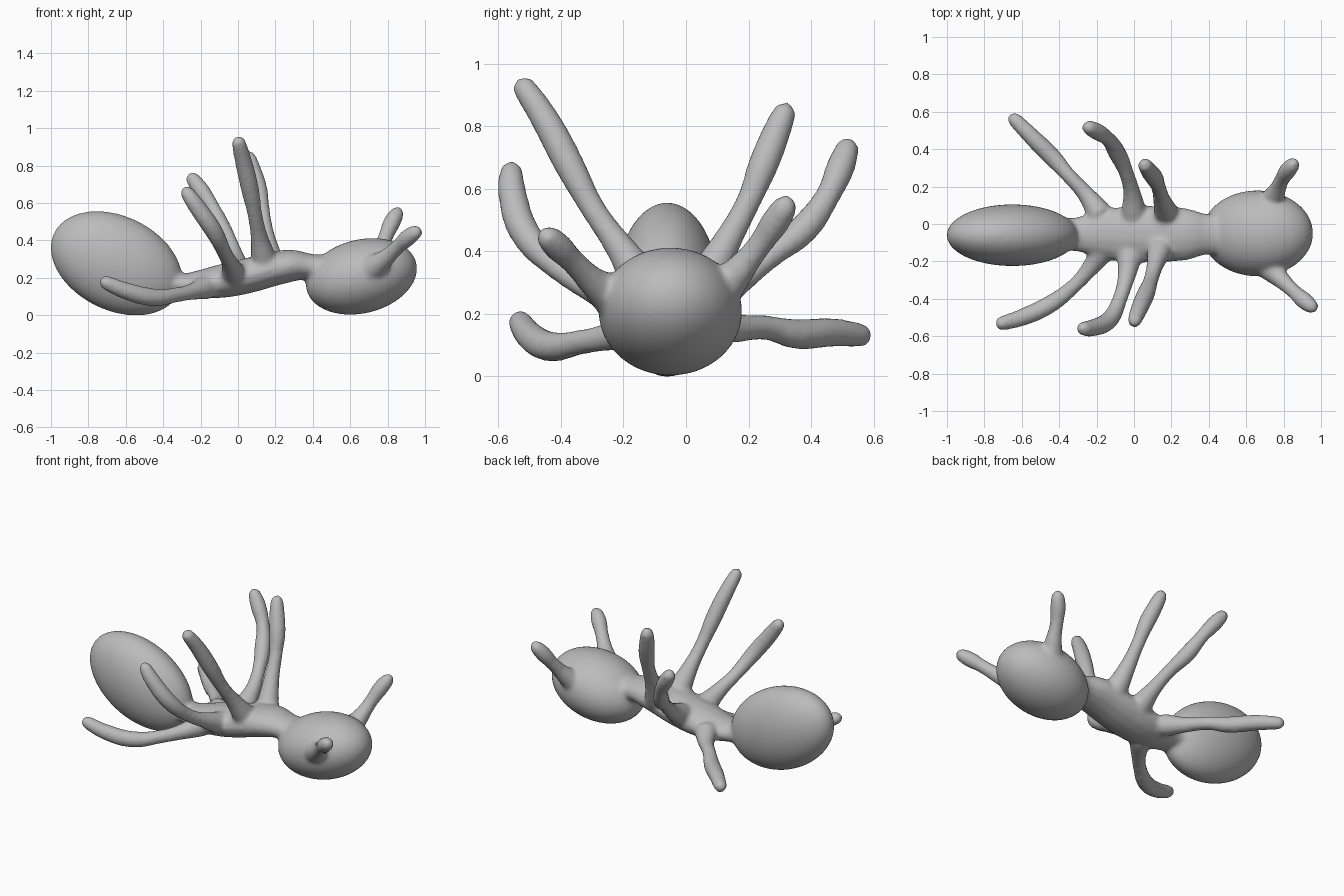
import bpy, bmesh, math
from mathutils import Matrix, Vector

if "Cube" in bpy.data.objects:
    bpy.data.objects.remove(bpy.data.objects["Cube"])

MID_Y = -0.055  # the body's own centre line

grey = bpy.data.materials.new("grey_clay")
grey.diffuse_color = (0.5, 0.5, 0.5, 1)
grey.use_nodes = True
grey.node_tree.nodes["Principled BSDF"].inputs["Base Color"].default_value = grey.diffuse_color

body = bmesh.new()  # collects every closed part before fusing


def ellipsoid(centre, radii, tilt):
    """Stretched sphere, tilted about the y axis (degrees)."""
    m = (Matrix.Translation(centre) @ Matrix.Rotation(math.radians(tilt), 4, 'Y')
         @ Matrix.Diagonal((*radii, 1)))
    bmesh.ops.create_uvsphere(body, u_segments=48, v_segments=32, radius=1, matrix=m)


def tube(points, radii, transform=Matrix()):
    """Smooth capped tube through the points with a radius at each."""
    curve = bpy.data.curves.new("tube_path", 'CURVE')
    curve.dimensions = '3D'
    curve.bevel_depth = 1
    curve.bevel_resolution = 5
    curve.use_fill_caps = True
    spline = curve.splines.new('BEZIER')
    spline.resolution_u = 8
    spline.radius_interpolation = 'CARDINAL'
    spline.bezier_points.add(len(points) - 1)
    for bp, p, r in zip(spline.bezier_points, points, radii):
        bp.co = p
        bp.radius = r
        bp.handle_left_type = bp.handle_right_type = 'AUTO'
    ob = bpy.data.objects.new("tube_path", curve)
    bpy.context.collection.objects.link(ob)
    dg = bpy.context.evaluated_depsgraph_get()
    mesh = bpy.data.meshes.new_from_object(ob.evaluated_get(dg))
    mesh.transform(transform)
    body.from_mesh(mesh)
    bpy.data.objects.remove(ob)
    bpy.data.meshes.remove(mesh)
    bpy.data.curves.remove(curve)


def limb(*points):
    """Lumpy limb, flared at the root and rounded at the tip."""
    pts = [Vector(p) for p in points]
    end = pts[-1] + (pts[-1] - pts[-2]).normalized() * 0.022
    radii = [0.07] + [0.049 if i % 2 == 0 else 0.041 for i in range(len(pts) - 3)]
    tube(pts + [end], radii + [0.047, 0.036, 0.014])


# abdomen and head
ellipsoid((-0.65, -0.06, 0.287), (0.372, 0.165, 0.252), 26)
ellipsoid((0.66, -0.05, 0.217), (0.303, 0.23, 0.197), -14)

# thorax with waist and neck, wider than tall
thorax = [(-0.45, 0.20, 0.06), (-0.32, 0.175, 0.057), (-0.22, 0.175, 0.073),
          (-0.10, 0.19, 0.09), (0.05, 0.22, 0.095), (0.20, 0.26, 0.093),
          (0.30, 0.275, 0.085), (0.38, 0.27, 0.07), (0.50, 0.26, 0.07)]
tube([(x, 0, z) for x, z, r in thorax], [r for x, z, r in thorax],
     Matrix.Translation((0, MID_Y, 0)) @ Matrix.Diagonal((1, 1.6, 1, 1)))

# rear legs
limb((-0.16, -0.13, 0.165), (-0.23, -0.23, 0.14), (-0.32, -0.33, 0.12),
     (-0.45, -0.43, 0.105), (-0.60, -0.50, 0.14), (-0.72, -0.535, 0.19))
limb((-0.18, 0.05, 0.18), (-0.25, 0.15, 0.165), (-0.35, 0.26, 0.165),
     (-0.43, 0.35, 0.145), (-0.55, 0.47, 0.15), (-0.65, 0.57, 0.14))
# middle legs
limb((-0.02, -0.15, 0.22), (-0.04, -0.28, 0.28), (-0.075, -0.40, 0.35),
     (-0.13, -0.51, 0.46), (-0.22, -0.555, 0.59), (-0.28, -0.56, 0.675))
limb((0.00, 0.05, 0.24), (-0.01, 0.16, 0.31), (-0.04, 0.27, 0.395),
     (-0.09, 0.38, 0.485), (-0.14, 0.455, 0.59), (-0.20, 0.495, 0.68),
     (-0.25, 0.52, 0.75))
# front legs
limb((0.14, -0.13, 0.30), (0.115, -0.21, 0.42), (0.09, -0.30, 0.55),
     (0.065, -0.37, 0.68), (0.03, -0.45, 0.83), (0.00, -0.525, 0.945))
limb((0.18, 0.04, 0.28), (0.15, 0.125, 0.43), (0.13, 0.20, 0.57),
     (0.11, 0.245, 0.68), (0.08, 0.285, 0.78), (0.055, 0.32, 0.865))
# antennae
limb((0.72, -0.23, 0.26), (0.79, -0.30, 0.315), (0.86, -0.365, 0.38),
     (0.91, -0.41, 0.425), (0.96, -0.45, 0.462))
limb((0.72, 0.10, 0.27), (0.765, 0.18, 0.36), (0.79, 0.235, 0.43),
     (0.825, 0.29, 0.51), (0.857, 0.325, 0.565))

# fuse every part into one soft skin
bmesh.ops.remove_doubles(body, verts=body.verts, dist=1e-5)
bmesh.ops.recalc_face_normals(body, faces=body.faces)
mesh = bpy.data.meshes.new("insect_body")
body.to_mesh(mesh)
body.free()
insect = bpy.data.objects.new("insect_body", mesh)
bpy.context.collection.objects.link(insect)

remesh = insect.modifiers.new("fuse", 'REMESH')
remesh.mode = 'VOXEL'
remesh.voxel_size = 0.012
remesh.use_smooth_shade = True
soften = insect.modifiers.new("soften", 'SMOOTH')
soften.factor = 0.5
soften.iterations = 12

dg = bpy.context.evaluated_depsgraph_get()
insect_mesh = bpy.data.meshes.new_from_object(insect.evaluated_get(dg))
insect.modifiers.clear()
insect.data = insect_mesh

# stand on the ground
low = min(v.co.z for v in insect_mesh.vertices)
insect_mesh.transform(Matrix.Translation((0, 0, -low)))
insect_mesh.materials.clear()
insect_mesh.materials.append(grey)
insect_mesh.polygons.foreach_set("use_smooth", [True] * len(insect_mesh.polygons))
